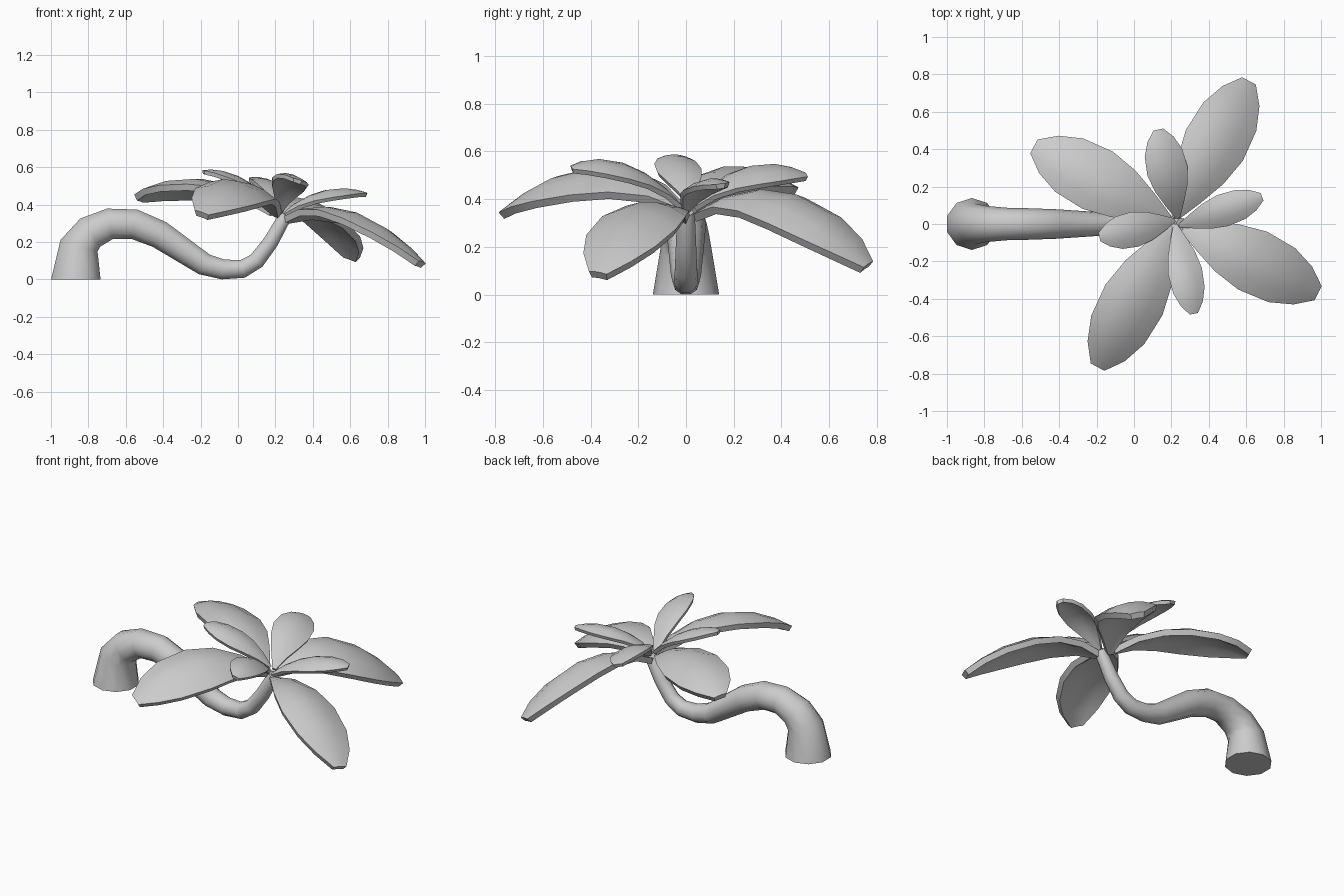
import bpy, bmesh, math
from mathutils import Vector

if "Cube" in bpy.data.objects:
    bpy.data.objects.remove(bpy.data.objects["Cube"])

COLOUR = (0.6, 0.6, 0.6, 1)
grey = bpy.data.materials.new("plain_grey")
grey.use_nodes = True
grey.diffuse_color = COLOUR
shader = next(n for n in grey.node_tree.nodes if n.type == 'BSDF_PRINCIPLED')
shader.inputs["Base Color"].default_value = COLOUR
shader.inputs["Roughness"].default_value = 0.8


def finish(name, bm):
    """Turn a bmesh into a smooth, grey object with crisp edges."""
    mesh = bpy.data.meshes.new(name)
    bm.to_mesh(mesh)
    bm.free()
    mesh.materials.append(grey)
    obj = bpy.data.objects.new(name, mesh)
    bpy.context.collection.objects.link(obj)
    bpy.ops.object.select_all(action='DESELECT')
    obj.select_set(True)
    bpy.context.view_layer.objects.active = obj
    bpy.ops.object.shade_smooth_by_angle(angle=math.radians(40))
    return obj


def skin(bm, rows, closed):
    """Join neighbouring rows of vertices with quads."""
    for a, b in zip(rows, rows[1:]):
        n = len(a)
        for i in range(n if closed else n - 1):
            j = (i + 1) % n
            bm.faces.new((a[i], b[i], b[j], a[j]))


# Trunk: ten-sided tapering tube along a bent path (x, z, radius)
PATH = [(-.867, 0, .139), (-.85, .18, .109), (-.79, .25, .097),
        (-.685, .297, .087), (-.555, .295, .084), (-.42, .24, .079),
        (-.18, .08, .063), (-.08, .053, .056), (.025, .056, .051),
        (.1, .1, .047), (.175, .2, .043), (.24, .315, .038), (.255, .345, .032)]
SIDES = 10
bm = bmesh.new()
rings = []
for i, (x, z, r) in enumerate(PATH):
    before, after = PATH[max(i - 1, 0)], PATH[min(i + 1, len(PATH) - 1)]
    along = Vector((after[0] - before[0], 0, after[1] - before[1])).normalized()
    if i == 0:
        along = Vector((0, 0, 1))
    side = Vector((0, 1, 0))
    across = side.cross(along)
    ring = []
    for k in range(SIDES):
        a = math.tau * k / SIDES
        ring.append(bm.verts.new(Vector((x, 0, z)) + r * (math.cos(a) * side + math.sin(a) * across)))
    rings.append(ring)
skin(bm, rings, True)
bm.faces.new(rings[0])
bm.faces.new(rings[-1])
bmesh.ops.recalc_face_normals(bm, faces=bm.faces)
finish("trunk", bm)

# Leaf outline: distance along the leaf and share of the half width
OUTLINE = [(0, .1), (.16, .46), (.34, .81), (.53, 1), (.74, .93), (.89, .65), (1, .24)]
CROWN_SLOPE = 0.34


def leaf(name, root, tip, mid_z, half, arch, thick):
    """Curved blade rising from root through mid_z to tip, tilted with the crown."""
    root, tip = Vector(root), Vector(tip)
    run = tip - root
    left = Vector((-run.y, run.x, 0)).normalized()
    left.z = -CROWN_SLOPE * left.x
    bm = bmesh.new()
    rows = []
    for t, share in OUTLINE:
        centre = root + run * t
        centre.z += (mid_z - (root.z + tip.z) / 2) * 4 * t * (1 - t)
        w = half * share
        row = []
        for s in (-1, -.5, 0, .5, 1):
            p = centre + left * (w * s)
            p.z -= arch * (s * share) ** 2
            row.append(bm.verts.new(p))
        rows.append(row)
    skin(bm, rows, False)
    bmesh.ops.recalc_face_normals(bm, faces=bm.faces)
    if sum(f.normal.z for f in bm.faces) < 0:
        bmesh.ops.reverse_faces(bm, faces=bm.faces)
    obj = finish(name, bm)
    solid = obj.modifiers.new("thickness", 'SOLIDIFY')
    solid.thickness = thick
    solid.offset = -1
    # Apply the thickness, then sharpen the rim
    bpy.ops.object.modifier_apply(modifier=solid.name)
    bpy.ops.object.shade_smooth_by_angle(angle=math.radians(40))


# Four large drooping leaves
for name, root, tip, mid_z in [
        ("large_leaf_back_left", (.22, .03, .34), (.615, .765, .13), .415),
        ("large_leaf_back_right", (.19, .03, .37), (-.535, .415, .45), .535),
        ("large_leaf_front_right", (.22, 0, .36), (-.195, -.765, .36), .525),
        ("large_leaf_front_left", (.24, 0, .33), (.985, -.37, .095), .365)]:
    leaf(name, root, tip, mid_z, .173, .055, .036)

# Four small upright leaves
for name, root, tip, mid_z, half in [
        ("small_leaf_back", (.235, .03, .37), (.13, .505, .505), .525, .11),
        ("small_leaf_right", (.22, .02, .38), (-.185, -.07, .585), .545, .095),
        ("small_leaf_front", (.22, 0, .36), (.32, -.48, .535), .54, .092),
        ("small_leaf_left", (.24, -.01, .35), (.685, .145, .465), .475, .088)]:
    leaf(name, root, tip, mid_z, half, .03, .022)
